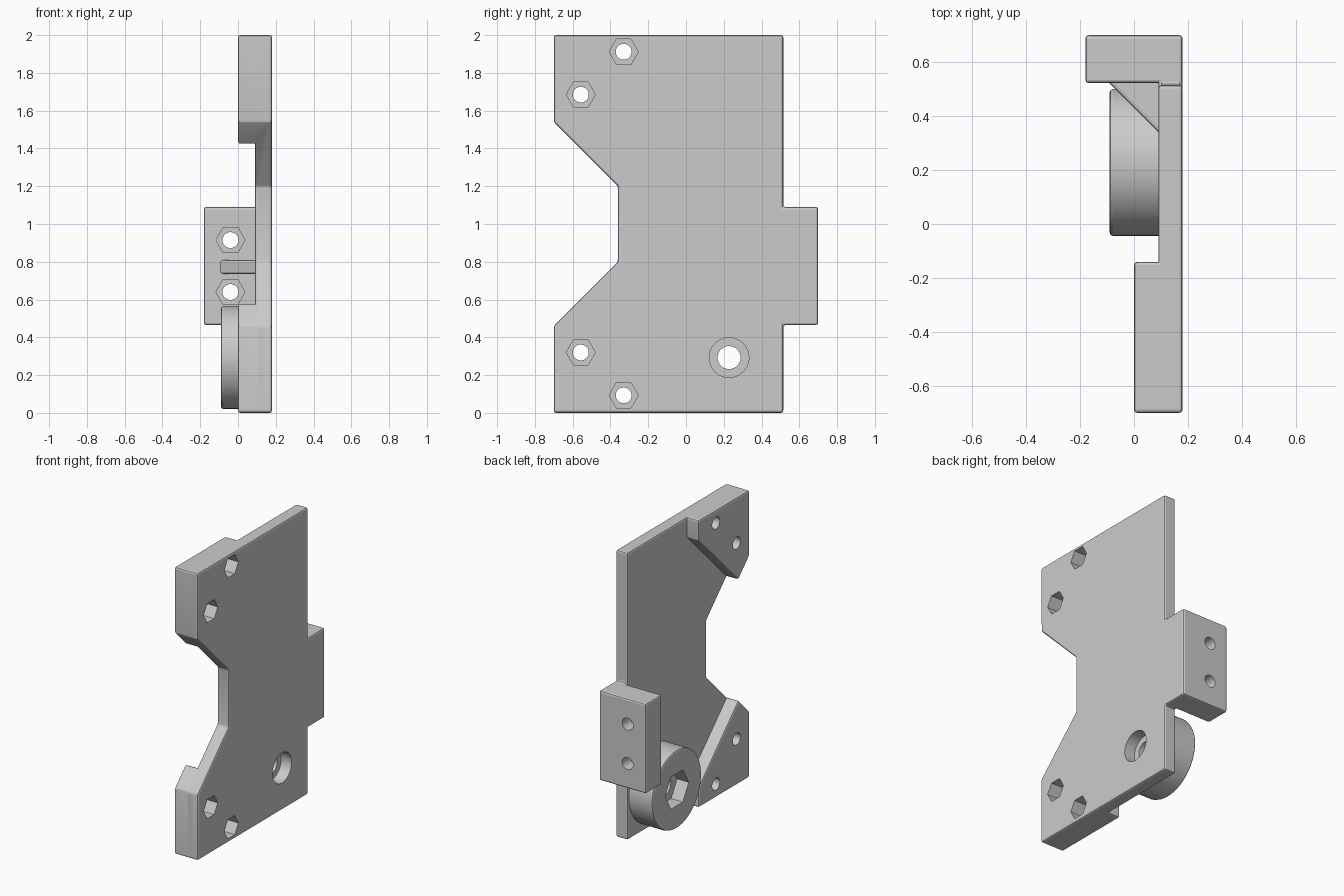
import bpy, bmesh, math
from mathutils import Matrix, Vector

cube = bpy.data.objects.get("Cube")
if cube:
    bpy.data.objects.remove(cube)

grey = bpy.data.materials.new("light grey")
grey.use_nodes = True
colour = (0.6, 0.6, 0.6, 1)
grey.diffuse_color = colour
grey.node_tree.nodes["Principled BSDF"].inputs["Base Color"].default_value = colour

EDGE = 0.012


def finish(bm, name, bevel_rule=None):
    """Turn a bmesh into an object, rounding the chosen edges first."""
    bmesh.ops.recalc_face_normals(bm, faces=bm.faces)
    if bevel_rule:
        edges = [e for e in bm.edges
                 if e.calc_face_angle() > 0.4 and bevel_rule(e)]
        bmesh.ops.bevel(bm, geom=edges, offset=EDGE, segments=2,
                        profile=0.5, affect='EDGES')
    mesh = bpy.data.meshes.new(name)
    bm.to_mesh(mesh)
    bm.free()
    mesh.materials.append(grey)
    obj = bpy.data.objects.new(name, mesh)
    bpy.context.collection.objects.link(obj)
    return obj


def prism(name, points, vector, bevel_rule=None):
    """Extrude a planar outline along a vector."""
    bm = bmesh.new()
    face = bm.faces.new([bm.verts.new(p) for p in points])
    ext = bmesh.ops.extrude_face_region(bm, geom=[face], use_keep_orig=True)
    moved = [v for v in ext["geom"] if isinstance(v, bmesh.types.BMVert)]
    bmesh.ops.translate(bm, vec=vector, verts=moved)
    return finish(bm, name, bevel_rule)


def side_profile(name, outline, x0, x1, bevel_rule):
    return prism(name, [(x0, y, z) for y, z in outline], (x1 - x0, 0, 0), bevel_rule)


def rod(name, start, end, radius, sides, bevel_rule=None):
    """Cylinder or hexagonal bar between two points, corners sideways."""
    a, b = Vector(start), Vector(end)
    axis = (b - a).normalized()
    side = Vector((0, 1, 0)) if abs(axis.x) > 0.5 else Vector((1, 0, 0))
    up = Vector((0, 0, 1))
    ring = [a + radius * (math.cos(t) * side + math.sin(t) * up)
            for t in (2 * math.pi * i / sides for i in range(sides))]
    return prism(name, ring, b - a, bevel_rule)


def combine(body, tool, operation):
    mod = body.modifiers.new(tool.name, 'BOOLEAN')
    mod.object = tool
    mod.operation = operation
    mod.solver = 'EXACT'
    bpy.context.view_layer.objects.active = body
    bpy.ops.object.modifier_apply(modifier=mod.name)
    bpy.data.objects.remove(tool)


every = lambda e: True
outer = lambda e: min(v.co.x for v in e.verts) < 0.1

# Main plate with the front notch and the rear tab
plate = side_profile("mounting_plate", [
    (-0.7, 0), (0.515, 0), (0.515, 0.465), (0.7, 0.465), (0.7, 1.09),
    (0.515, 1.09), (0.515, 2), (-0.7, 2), (-0.7, 1.54), (-0.36, 1.2),
    (-0.36, 0.8), (-0.7, 0.46)], 0.09, 0.18, every)

# Thick corner pads, mirrored top and bottom
pad = [(-0.7, 2), (-0.14, 2), (-0.14, 1.86), (-0.58, 1.42), (-0.7, 1.54)]
for name, flip in (("upper_pad", False), ("lower_pad", True)):
    outline = [(y, 2 - z if flip else z) for y, z in pad]
    combine(plate, side_profile(name, outline, 0, 0.14, outer), 'UNION')

# Rear bracket block and its triangular rib
block = side_profile("rear_block", [(0.522, 0.465), (0.7, 0.465), (0.7, 1.09),
                                    (0.522, 1.09)], -0.18, 0.18, every)
combine(plate, block, 'UNION')
rib = prism("rib", [(0.12, 0.31, 0.735), (0.12, 0.55, 0.735), (-0.12, 0.55, 0.735)],
            (0, 0, 0.075), every)
combine(plate, rib, 'UNION')

# Round boss
HUB_Y, HUB_Z = 0.228, 0.293
boss = rod("boss", (-0.09, HUB_Y, HUB_Z), (0.12, HUB_Y, HUB_Z), 0.272, 80,
           lambda e: max(v.co.x for v in e.verts) < 0)
combine(plate, boss, 'UNION')


def drill(start, end, radius, sides=32):
    combine(plate, rod("cutter", start, end, radius, sides), 'DIFFERENCE')


# Screw holes with hexagonal nut pockets in the pads
for y, z in ((-0.33, 1.912), (-0.557, 1.685)):
    for h in (z, 2.005 - z):
        drill((-0.1, y, h), (0.3, y, h), 0.042)
        drill((0.09, y, h), (0.3, y, h), 0.077, 6)

# Screw holes with nut pockets in the rear block
for z in (0.64, 0.915):
    drill((-0.04, 0.4, z), (-0.04, 0.8, z), 0.042)
    drill((-0.04, 0.5, z), (-0.04, 0.61, z), 0.077, 6)

# Boss bore, counterbore and large nut pocket
for x0, x1, radius, sides in ((-0.2, 0.3, 0.061, 40), (0.1, 0.3, 0.105, 48),
                              (-0.2, 0.0, 0.13, 6)):
    drill((x0, HUB_Y, HUB_Z), (x1, HUB_Y, HUB_Z), radius, sides)

# Smooth only the curved walls
bpy.ops.object.select_all(action='DESELECT')
plate.select_set(True)
bpy.context.view_layer.objects.active = plate
bpy.ops.object.shade_smooth_by_angle(angle=math.radians(15))
